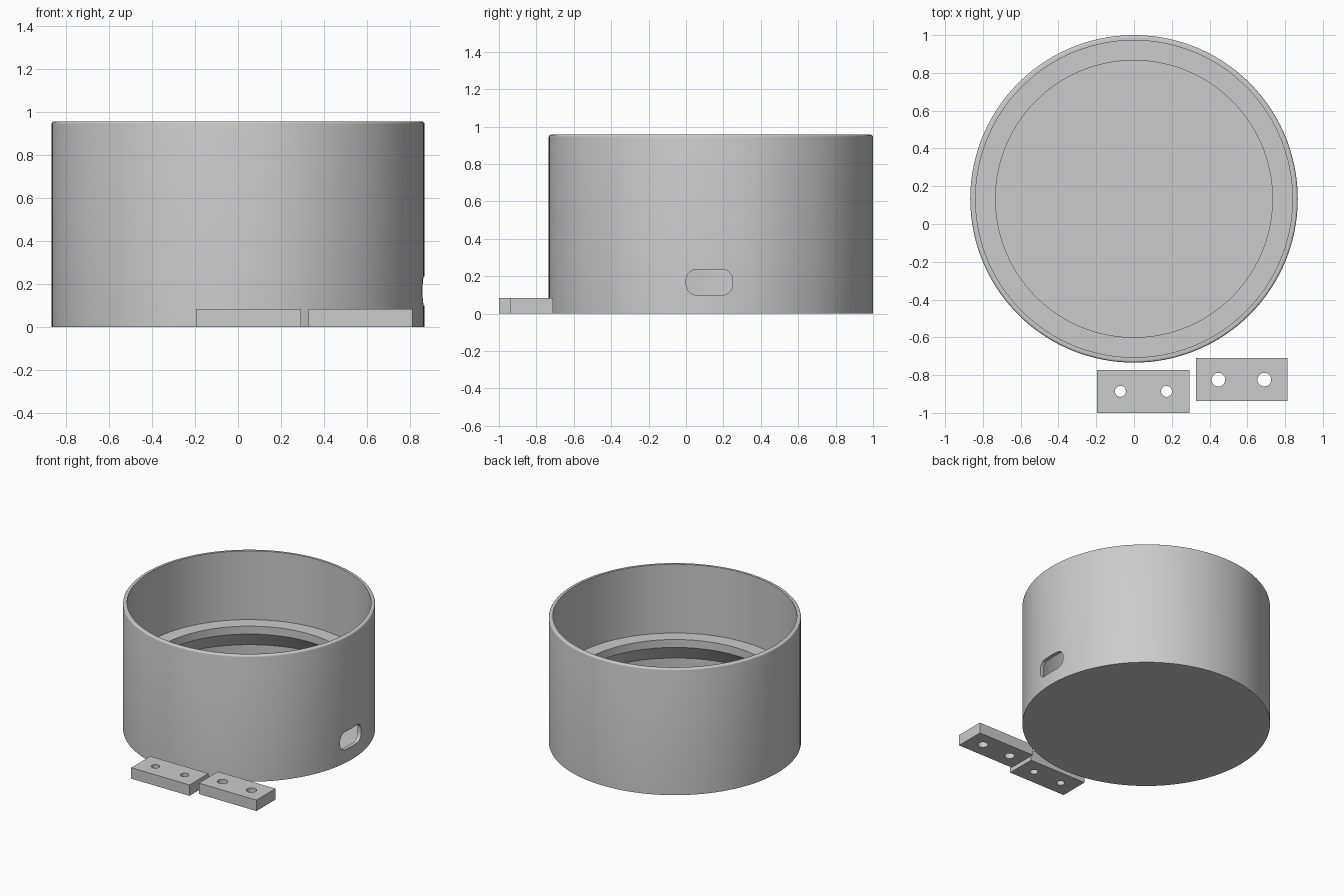
import bpy, bmesh, math

if "Cube" in bpy.data.objects:
    bpy.data.objects.remove(bpy.data.objects["Cube"])

grey = bpy.data.materials.new("plain grey")
grey.diffuse_color = (0.6, 0.6, 0.6, 1)
grey.use_nodes = True
grey.node_tree.nodes["Principled BSDF"].inputs["Base Color"].default_value = grey.diffuse_color


def finish(name, bm):
    """Turn a bmesh into a named grey object."""
    bmesh.ops.recalc_face_normals(bm, faces=bm.faces[:])
    me = bpy.data.meshes.new(name)
    bm.to_mesh(me)
    bm.free()
    me.materials.append(grey)
    ob = bpy.data.objects.new(name, me)
    bpy.context.collection.objects.link(ob)
    return ob


def lathe(name, profile, steps=120):
    """Spin a closed (radius, height) profile around z."""
    bm = bmesh.new()
    rings = []
    for r, z in profile:
        if r == 0:
            rings.append([bm.verts.new((0, 0, z))] * steps)
        else:
            rings.append([bm.verts.new((r * math.cos(2 * math.pi * i / steps),
                                        r * math.sin(2 * math.pi * i / steps), z))
                          for i in range(steps)])
    for a, b in zip(rings, rings[1:]):
        for i in range(steps):
            j = (i + 1) % steps
            bm.faces.new(list(dict.fromkeys((a[i], a[j], b[j], b[i]))))
    return finish(name, bm)


def prism(name, points, offset):
    """Extrude a flat outline of 3D points along an offset."""
    bm = bmesh.new()
    face = bm.faces.new([bm.verts.new(p) for p in points])
    ext = bmesh.ops.extrude_face_region(bm, geom=[face], use_keep_orig=True)
    new = [v for v in ext["geom"] if isinstance(v, bmesh.types.BMVert)]
    bmesh.ops.translate(bm, verts=new, vec=offset)
    return finish(name, bm)


def cut(target, cutter):
    mod = target.modifiers.new("cut", 'BOOLEAN')
    mod.operation = 'DIFFERENCE'
    mod.solver = 'EXACT'
    mod.object = cutter
    bpy.context.view_layer.objects.active = target
    bpy.ops.object.modifier_apply(modifier=mod.name)
    bpy.data.objects.remove(cutter)


def smooth(ob):
    bpy.ops.object.select_all(action='DESELECT')
    ob.select_set(True)
    bpy.context.view_layer.objects.active = ob
    bpy.ops.object.shade_smooth_by_angle(angle=math.radians(30))


# Round housing: rounded rim, inner ledge with sloped underside, closed floor
R, RI, RL, H, F = 0.867, 0.839, 0.733, 0.957, 0.012
rim = [(R - F + F * math.cos(a), H - F + F * math.sin(a))
       for a in (math.pi / 2 * k / 4 for k in range(5))]
housing = lathe("housing", [(0, 0), (R, 0)] + rim + [
    (RI, H), (RI, 0.435), (RL, 0.435), (RL, 0.375), (RI, 0.245), (RI, 0.03), (0, 0.03)])
housing.location = (0, 0.133, 0)
bpy.context.view_layer.update()

# Rounded cable slot through the right wall
cy, cz, hw, hh, cr = 0.125, 0.168, 0.124, 0.068, 0.055
outline = []
for k, (sy, sz) in enumerate(((1, 1), (-1, 1), (-1, -1), (1, -1))):
    for i in range(9):
        a = math.pi / 2 * (k + i / 8)
        outline.append((0.77, cy + sy * (hw - cr) + cr * math.cos(a),
                        cz + sz * (hh - cr) + cr * math.sin(a)))
cut(housing, prism("slot_cutter", outline, (0.2, 0, 0)))
smooth(housing)


# Two loose clamp plates, each with a pair of screw holes
def clamp(name, x0, x1, y0, y1, holes, radius):
    ob = prism(name, [(x0, y0, 0), (x1, y0, 0), (x1, y1, 0), (x0, y1, 0)], (0, 0, 0.083))
    for hx in holes:
        ring = [(hx + radius * math.cos(math.pi * i / 16),
                 (y0 + y1) / 2 + radius * math.sin(math.pi * i / 16), -0.05)
                for i in range(32)]
        cut(ob, prism("hole_cutter", ring, (0, 0, 0.2)))
    smooth(ob)


clamp("clamp_plate_small_holes", -0.196, 0.293, -1.0, -0.772, (-0.072, 0.172), 0.029)
clamp("clamp_plate_large_holes", 0.328, 0.812, -0.938, -0.71, (0.447, 0.69), 0.036)
